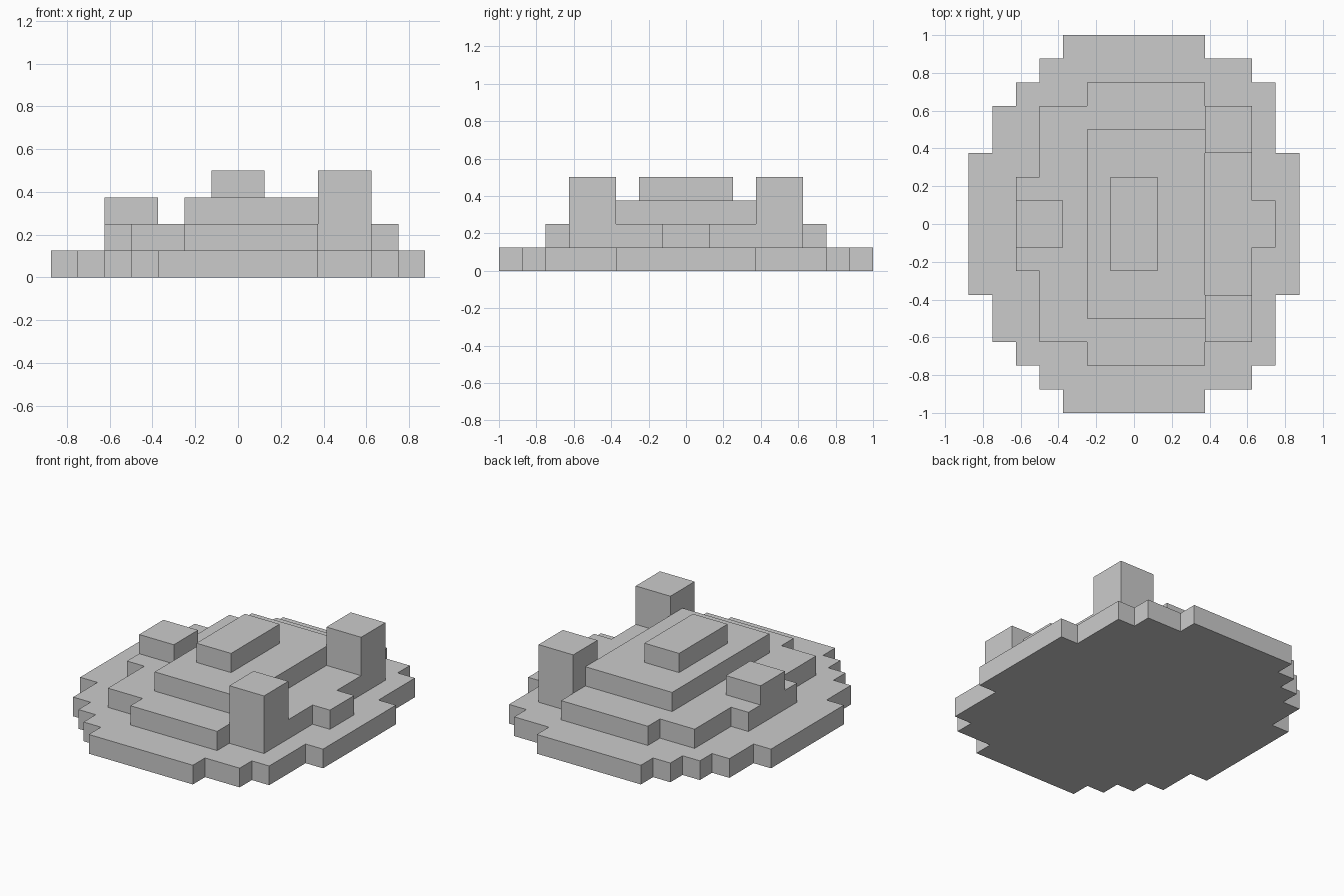
import bpy
import bmesh

if "Cube" in bpy.data.objects:
    bpy.data.objects.remove(bpy.data.objects["Cube"])

U = 0.125  # grid step of the stepped model


def slab(name, half, z0, z1):
    """Extrude a half outline (y > 0, right to left) mirrored across y = 0; grid units."""
    outline = half + [(x, -y) for x, y in reversed(half)]
    bm = bmesh.new()
    face = bm.faces.new([bm.verts.new((x * U, y * U, z0 * U)) for x, y in outline])
    top = bmesh.ops.extrude_face_region(bm, geom=[face], use_keep_orig=True)["geom"]
    bmesh.ops.translate(bm, vec=(0, 0, (z1 - z0) * U),
                        verts=[v for v in top if isinstance(v, bmesh.types.BMVert)])
    bmesh.ops.recalc_face_normals(bm, faces=bm.faces)
    mesh = bpy.data.meshes.new(name)
    bm.to_mesh(mesh)
    bm.free()
    obj = bpy.data.objects.new(name, mesh)
    bpy.context.collection.objects.link(obj)
    return obj


def block(name, x0, x1, y, z0, z1):
    """Box spanning -y to y."""
    return slab(name, [(x1, y), (x0, y)], z0, z1)


# Broad stepped base
slab("base_layer", [(7, 3), (6, 3), (6, 6), (5, 6), (5, 7), (3, 7), (3, 8),
                    (-3, 8), (-3, 7), (-4, 7), (-4, 6), (-5, 6), (-5, 5),
                    (-6, 5), (-6, 3), (-7, 3)], 0, 1)

# Second layer, notched where the towers stand
slab("middle_layer", [(6, 1), (5, 1), (5, 3), (3, 3), (3, 6), (-2, 6), (-2, 5),
                      (-4, 5), (-4, 2), (-5, 2)], 1, 2)

# Raised centre
block("upper_layer", -2, 3, 4, 2, 3)
block("top_ridge", -1, 1, 2, 3, 4)

# Small block on the left edge
block("left_block", -5, -3, 1, 2, 3)

# Pair of towers on the right side
for side, label in ((1, "back"), (-1, "front")):
    tower = block(label + "_tower", 3, 5, 1, 1, 4)
    tower.location.y = side * 4 * U
